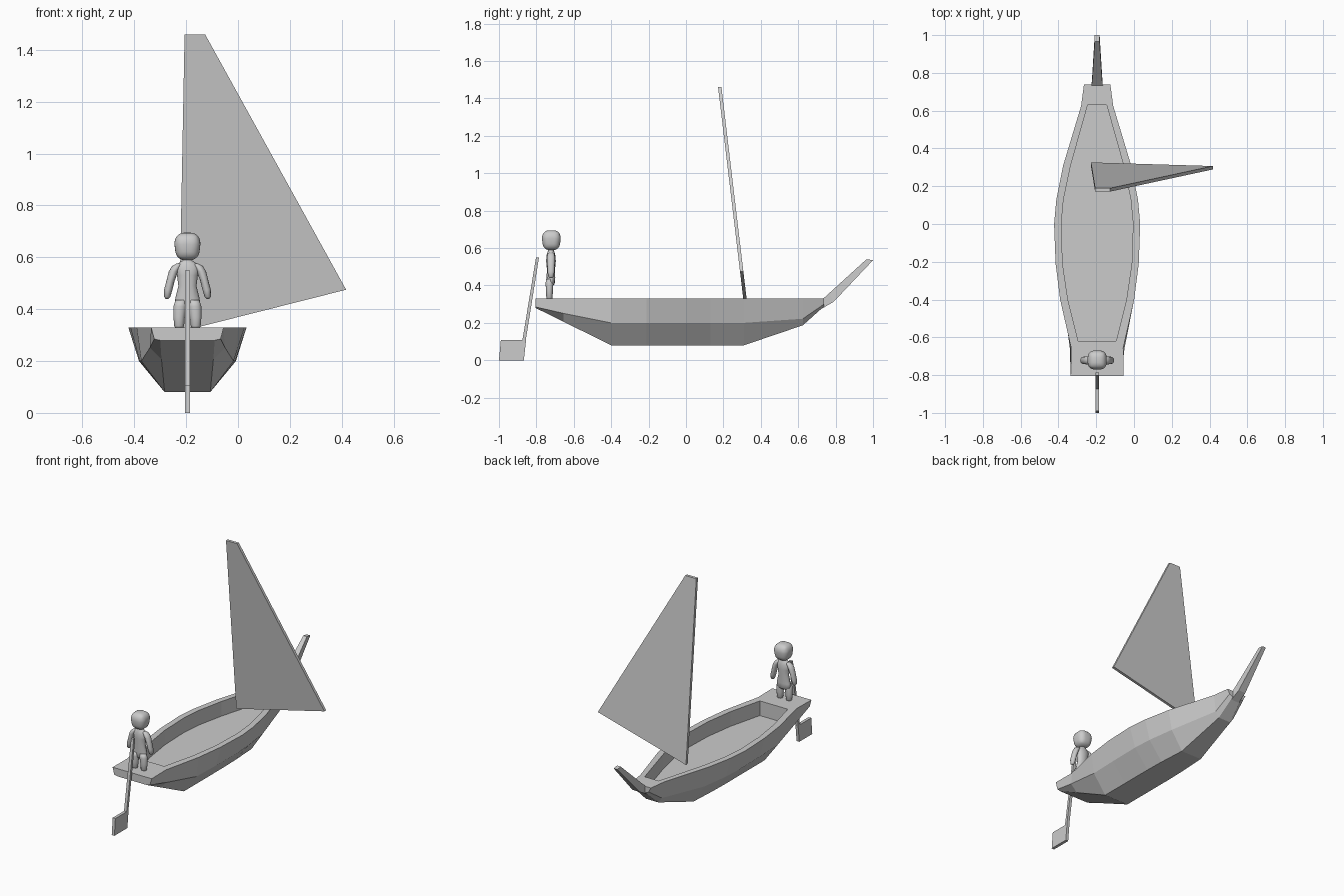
import bpy, bmesh
from math import sin, cos, pi

CX = -0.195  # centreline of the boat


def make(name, verts, faces, smooth=False):
    me = bpy.data.meshes.new(name)
    me.from_pydata(verts, [], faces)
    bm = bmesh.new()
    bm.from_mesh(me)
    bmesh.ops.recalc_face_normals(bm, faces=bm.faces)
    bm.to_mesh(me)
    bm.free()
    for p in me.polygons:
        p.use_smooth = smooth
    ob = bpy.data.objects.new(name, me)
    bpy.context.collection.objects.link(ob)
    return ob


def loft(name, rings, smooth=False):
    """Skin a list of equal-length closed rings and cap both ends."""
    n = len(rings[0])
    verts = [v for r in rings for v in r]
    faces = [(i * n + j, i * n + (j + 1) % n, (i + 1) * n + (j + 1) % n, (i + 1) * n + j)
             for i in range(len(rings) - 1) for j in range(n)]
    faces += [tuple(range(n)), tuple(range(len(verts) - n, len(verts)))]
    return make(name, verts, faces, smooth)


def limb(name, stations, y=-0.722, n=12):
    """Rounded vertical body part; stations are (x offset, z, x radius, y radius)."""
    return loft(name, [[(CX + x + rx * cos(2 * pi * k / n), y + ry * sin(2 * pi * k / n), z)
                        for k in range(n)] for x, z, rx, ry in stations], True)


# hull: y, half width at top, knuckle half width and height, bottom half width and height
stations = [(-0.805, 0.14, 0.128, 0.285, 0.105, 0.28),
            (-0.655, 0.138, 0.145, 0.251, 0.10, 0.206),
            (-0.40, 0.196, 0.178, 0.20, 0.088, 0.08),
            (-0.21, 0.22, 0.184, 0.20, 0.088, 0.08),
            (0.0, 0.228, 0.187, 0.20, 0.088, 0.08),
            (0.13, 0.216, 0.18, 0.20, 0.085, 0.08),
            (0.31, 0.18, 0.155, 0.20, 0.075, 0.08),
            (0.625, 0.085, 0.07, 0.222, 0.045, 0.187),
            (0.738, 0.07, 0.055, 0.30, 0.03, 0.288)]
hull = loft("hull", [[(CX - t, y, 0.33), (CX - k, y, kz), (CX - b, y, bz),
                      (CX + b, y, bz), (CX + k, y, kz), (CX + t, y, 0.33)]
                     for y, t, k, kz, b, bz in stations])

# hollow inside of the hull
inner = [(-0.62, 0.10), (-0.4, 0.155), (-0.21, 0.183), (0, 0.19), (0.13, 0.178),
         (0.31, 0.14), (0.63, 0.05)]
cutter = loft("hollow_cutter", [[(CX - h, y, 0.235), (CX + h, y, 0.235),
                                 (CX + h, y, 0.5), (CX - h, y, 0.5)] for y, h in inner])
mod = hull.modifiers.new("hollow", 'BOOLEAN')
mod.operation = 'DIFFERENCE'
mod.solver = 'EXACT'
mod.object = cutter
bpy.context.view_layer.objects.active = hull
hull.select_set(True)
bpy.ops.object.modifier_apply(modifier="hollow")
bpy.data.objects.remove(cutter)

# raised bow spar: lower edge, upper edge and half width at each section
spar = [((0.725, 0.275), (0.732, 0.328), 0.03), ((0.79, 0.313), (0.765, 0.358), 0.026),
        ((1.0, 0.535), (0.965, 0.54), 0.013)]
loft("bow_spar", [[(CX - h, *lo), (CX + h, *lo), (CX + h, *up), (CX - h, *up)]
                  for lo, up, h in spar])

# leaning sail
outline = [(-0.228, 0.312), (0.417, 0.475), (-0.127, 1.46), (-0.206, 1.46)]
loft("sail", [[(x, 0.315 - 0.119 * (z - 0.33) + d, z) for x, z in outline]
              for d in (-0.009, 0.009)])

# steering oar
for name, prof in (("oar_shaft", [(-0.875, 0.105), (-0.857, 0.105), (-0.786, 0.55), (-0.802, 0.55)]),
                   ("oar_blade", [(-1.0, 0.0), (-0.867, 0.0), (-0.855, 0.108), (-0.99, 0.108)])):
    loft(name, [[(CX + s * 0.0095, y, z) for y, z in prof] for s in (-1, 1)])

# sailor: torso with neck, then mirrored arms and legs
limb("torso", [(0, 0.40, 0.03, 0.014), (0, 0.41, 0.05, 0.02), (0, 0.44, 0.047, 0.023),
               (0, 0.49, 0.035, 0.022), (0, 0.53, 0.04, 0.026), (0, 0.56, 0.047, 0.024),
               (0, 0.577, 0.035, 0.019), (0, 0.588, 0.018, 0.015), (0, 0.61, 0.016, 0.014)])
for s, side in ((-1, "left"), (1, "right")):
    limb(side + "_arm", [(s * x, z, rx, ry) for x, z, rx, ry in (
        (0.079, 0.44, 0.005, 0.006), (0.078, 0.447, 0.012, 0.014), (0.074, 0.475, 0.016, 0.019),
        (0.065, 0.51, 0.016, 0.02), (0.054, 0.545, 0.018, 0.022),
        (0.042, 0.566, 0.018, 0.019), (0.03, 0.577, 0.01, 0.01))])
    limb(side + "_leg", [(s * x, z, rx, ry) for x, z, rx, ry in (
        (0.032, 0.328, 0.015, 0.013), (0.032, 0.335, 0.019, 0.017), (0.032, 0.37, 0.022, 0.018),
        (0.029, 0.41, 0.025, 0.021), (0.026, 0.435, 0.02, 0.018))], y=-0.73)

# rounded block head, narrower at the chin
head = loft("head", [[(CX + a * 0.05 * f, -0.72 + b * 0.05 * f, z)
                      for a, b in ((-1, -1), (1, -1), (1, 1), (-1, 1))]
                     for z, f in ((0.588, 0.86), (0.65, 1.0), (0.695, 0.94))], True)
bev = head.modifiers.new("rounding", 'BEVEL')
bev.width = 0.034
bev.segments = 5
bev.limit_method = 'ANGLE'
